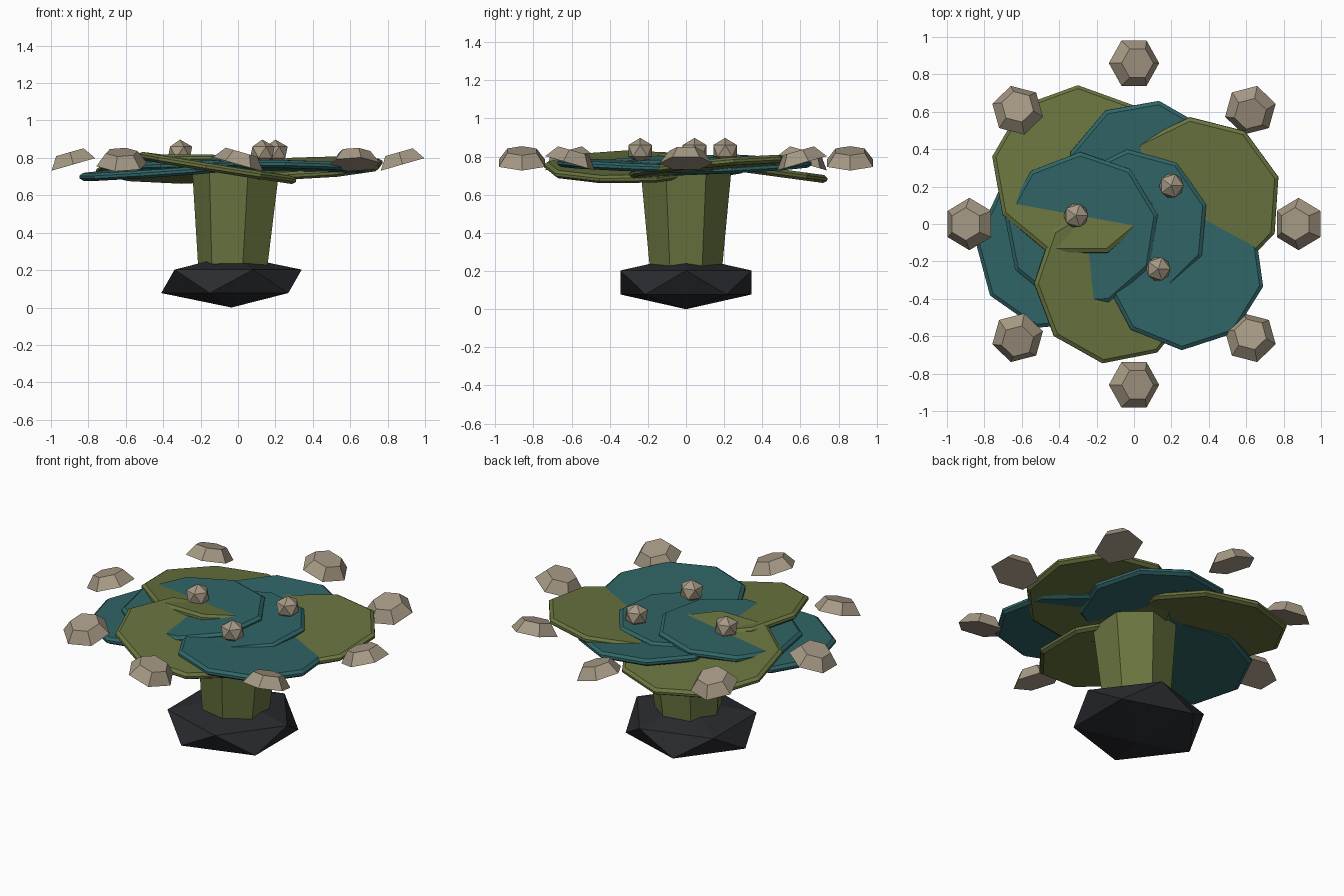
import bpy, bmesh, math
from mathutils import Matrix, Vector

if "Cube" in bpy.data.objects:
    bpy.data.objects.remove(bpy.data.objects["Cube"])


def material(name, rgb):
    m = bpy.data.materials.new(name)
    m.diffuse_color = (*rgb, 1)
    m.use_nodes = True
    m.node_tree.nodes["Principled BSDF"].inputs["Base Color"].default_value = m.diffuse_color
    return m


OLIVE = material("olive", (0.14, 0.175, 0.05))
TEAL = material("teal", (0.03, 0.13, 0.135))
SAND = material("sand", (0.38, 0.32, 0.235))
DARK = material("charcoal", (0.022, 0.024, 0.028))


def finish(name, bm, mat):
    bmesh.ops.recalc_face_normals(bm, faces=bm.faces)
    me = bpy.data.meshes.new(name)
    bm.to_mesh(me)
    bm.free()
    me.materials.append(mat)
    ob = bpy.data.objects.new(name, me)
    bpy.context.collection.objects.link(ob)
    return ob


def stack(name, sides, rings, start, mat, matrix=Matrix()):
    """Faceted solid lofted through rings of (x offset, radius, z)."""
    bm = bmesh.new()
    loops = []
    for ox, r, z in rings:
        loop = []
        for i in range(sides):
            a = start + math.tau * i / sides
            loop.append(bm.verts.new(matrix @ Vector((ox + r * math.cos(a), r * math.sin(a), z))))
        loops.append(loop)
    for lo, hi in zip(loops, loops[1:]):
        for i in range(sides):
            j = (i + 1) % sides
            bm.faces.new((lo[i], lo[j], hi[j], hi[i]))
    bm.faces.new(loops[0][::-1])
    bm.faces.new(loops[-1])
    return finish(name, bm, mat)


def ico(name, loc, scale, mat):
    bm = bmesh.new()
    bmesh.ops.create_icosphere(bm, subdivisions=1, radius=1,
                               matrix=Matrix.LocRotScale(Vector(loc), None, Vector(scale)))
    return finish(name, bm, mat)


# Rock base and seven-sided stem
ico("base_rock", (-0.035, 0, 0.14), (0.42, 0.405, 0.14), DARK)
stack("stem", 7, [(-0.02, 0.19, 0.17), (0, 0.245, 0.74)], math.pi, OLIVE)

# Overlapping nine-sided plates: x, y, z, radius, slope x, slope y, vertex angle
plates = [
    ("plate_back_left", OLIVE, -0.30, 0.28, 0.742, 0.465, 0.0, -0.135, 90),
    ("plate_back", TEAL, 0.06, 0.24, 0.745, 0.425, -0.03, 0.05, 80),
    ("plate_right", OLIVE, 0.345, 0.13, 0.745, 0.445, 0.05, 0.09, 16),
    ("plate_front_right", TEAL, 0.27, -0.245, 0.75, 0.43, -0.02, -0.04, -92),
    ("plate_front", OLIVE, -0.10, -0.31, 0.745, 0.44, -0.16, 0.01, -99),
    ("plate_left", TEAL, -0.41, -0.13, 0.727, 0.44, 0.07, 0.02, 175),
    ("plate_upper_left", TEAL, -0.28, -0.03, 0.772, 0.415, 0.03, 0.03, 11),
    ("plate_upper_centre", TEAL, 0.0, 0.0, 0.762, 0.40, 0.0, 0.02, 15),
]
T = 0.021
for name, mat, x, y, z, r, sx, sy, ang in plates:
    tilt = Vector((0, 0, 1)).rotation_difference(Vector((-sx, -sy, 1))).to_matrix().to_4x4()
    stack(name, 9, [(0, r - 0.02, -T), (0, r, -T * 0.35), (0, r, T * 0.35), (0, r - 0.02, T)],
          math.radians(ang), mat, Matrix.Translation((x, y, z)) @ tilt)

# Ring of eight tilted hexagonal caps
for k in range(8):
    a = k * math.pi / 4
    axis = Vector((-math.cos(2 * a), -math.sin(2 * a), 0)) * math.tan(math.radians(16))
    tilt = Vector((0, 0, 1)).rotation_difference(axis + Vector((0, 0, 1))).to_matrix().to_4x4()
    m = (Matrix.Translation((0.88 * math.cos(a), 0.86 * math.sin(a), 0.765)) @ tilt
         @ Matrix.Rotation(a, 4, 'Z'))
    stack(f"rim_cap_{k + 1}", 6, [(0, 0.14, 0), (0, 0.088, 0.068)], math.pi / 2, SAND, m)

# Three knobs on top
for k, (x, y) in enumerate([(-0.31, 0.045), (0.2, 0.205), (0.13, -0.24)]):
    ico(f"knob_{k + 1}", (x, y, 0.83), (0.073, 0.073, 0.068), SAND)
